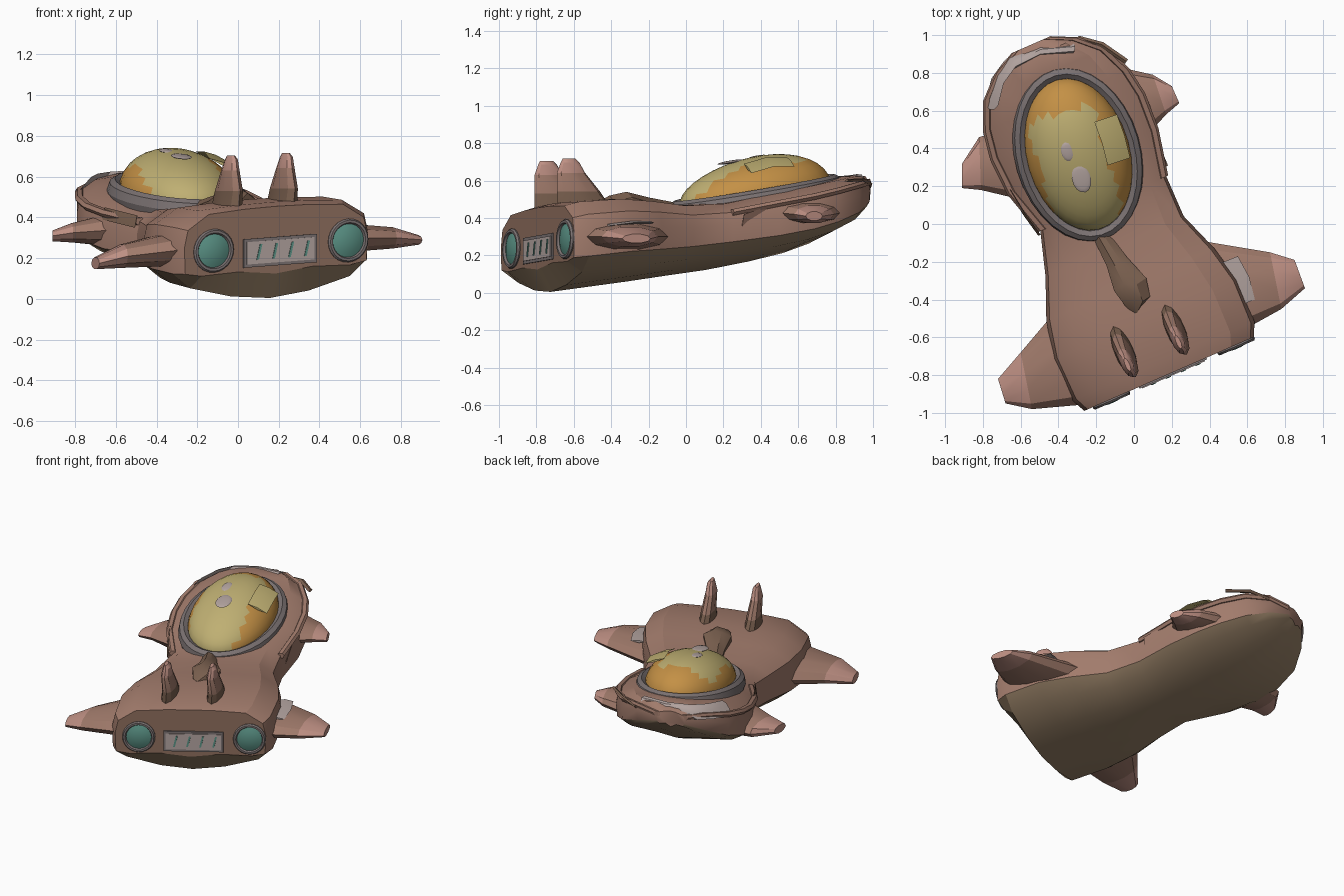
import bpy, bmesh
from math import sin, cos, pi, radians
from mathutils import Vector as V, Matrix

if "Cube" in bpy.data.objects:
    bpy.data.objects.remove(bpy.data.objects["Cube"])

# Ship frame: u = sideways, v = forward from the rear face, w = up (slight roll)
SHIP = Matrix(((.917, -.399, 0, .18), (.399, .917, 0, -.78), (.07, 0, 1, 0), (0, 0, 0, 1)))
WORLD = Matrix.Identity(4)


def mat(name, c):
    m = bpy.data.materials.new(name)
    m.diffuse_color = (*c, 1)
    m.use_nodes = True
    m.node_tree.nodes["Principled BSDF"].inputs["Base Color"].default_value = m.diffuse_color
    return m


BROWN = mat("hull_brown", (.36, .20, .15))
DARK = mat("dark_brown", (.20, .12, .08))
REAR = mat("rear_brown", (.27, .155, .11))
TAN = mat("belly_tan", (.30, .21, .13))
PINK = mat("tip_pink", (.52, .28, .23))
GREY = mat("warm_grey", (.20, .17, .17))
PALE = mat("pale_panel", (.45, .37, .35))
GOLD = mat("gold_glass", (.55, .28, .06))
LIME = mat("pale_glass", (.52, .43, .17))
TEAL = mat("teal_glow", (.10, .28, .23))


def finish(name, bm, M, mats, angle=28):
    bm.transform(M)
    bmesh.ops.recalc_face_normals(bm, faces=bm.faces)
    me = bpy.data.meshes.new(name)
    bm.to_mesh(me)
    bm.free()
    for m in mats:
        me.materials.append(m)
    ob = bpy.data.objects.new(name, me)
    bpy.context.collection.objects.link(ob)
    bpy.ops.object.select_all(action='DESELECT')
    ob.select_set(True)
    bpy.context.view_layer.objects.active = ob
    bpy.ops.object.shade_smooth_by_angle(angle=radians(angle))
    return ob


def loft(name, rings, mats, pick=lambda i, j: 0, M=WORLD, caps=(0, 0), closed=False):
    """Skin a list of rings; pick(band, side) gives the material slot."""
    bm = bmesh.new()
    vs = [[bm.verts.new(p) for p in r] for r in rings]
    n = len(vs[0])
    for i in range(len(vs) if closed else len(vs) - 1):
        a, b = vs[i], vs[(i + 1) % len(vs)]
        for j in range(n):
            k = (j + 1) % n
            bm.faces.new((a[j], a[k], b[k], b[j])).material_index = pick(i, j)
    if not closed:
        bm.faces.new(vs[0]).material_index = caps[0]
        bm.faces.new(vs[-1]).material_index = caps[1]
    return finish(name, bm, M, mats)


def lens(a, b, half, n=10):
    """Lens-shaped ring between points a and b, with half-thickness vector."""
    a, b, h = V(a), V(b), V(half)
    return [(a + b) / 2 + (a - b) / 2 * cos(2 * pi * k / n) + h * sin(2 * pi * k / n) for k in range(n)]


def box(name, lo, hi, m, M=SHIP):
    lo, hi = V(lo), V(hi)
    bm = bmesh.new()
    bmesh.ops.create_cube(bm, size=1, matrix=Matrix.Translation((lo + hi) / 2) @ Matrix.Diagonal((*(hi - lo), 1)))
    return finish(name, bm, M, [m])


# Hull: (v, centre u, half width, bottom, seam, deck)
hull = [(-.015, 0, .485, .125, .155, .44), (.06, 0, .52, .005, .16, .46), (.3, 0, .525, .035, .185, .475),
        (.5, 0, .48, .06, .2, .465), (.72, .005, .395, .09, .22, .445), (.95, .04, .36, .12, .245, .455),
        (1.2, .03, .425, .165, .275, .505), (1.4, .03, .435, .21, .31, .54), (1.55, .03, .41, .26, .35, .57),
        (1.7, .03, .345, .335, .405, .6), (1.81, .03, .225, .42, .47, .61), (1.875, .025, .09, .49, .52, .585)]


def section(v, c, w, b, s, d):
    h = d - s
    half = [(.4, b + .022), (.82, b + (s - b) * .5), (1, s), (1.01, s + h * .45), (.97, s + h * .75),
            (.74, d), (.35, d + .012)]
    right = [(c + a * w, v, z) for a, z in half]
    left = [(c - a * w, v, z) for a, z in reversed(half)]
    return [(c, v, b)] + right + [(c, v, d + .015)] + left


loft("hull", [section(*s) for s in hull], [BROWN, TAN, REAR],
     lambda i, j: 1 if j < 3 or j > 12 else 0, SHIP, (2, 0))


# Raised rim running along the shoulder of the front hull
def shoulder(rows, k, r, up):
    side = [section(*s)[k] for s in rows]
    return [lens((p[0] - r, p[1], p[2] + up), (p[0] + r, p[1], p[2] + up), (0, 0, r * .8), 6) for p in side]


for name, k in (("right_rim", 5), ("left_rim", 11)):
    loft(name, shoulder(hull[5:], k, .025, 0), [BROWN], M=SHIP)

# Pale panel wrapping the nose from the left side to the tip
nose = [(-.755, .66, .565), (-.725, .78, .58), (-.66, .87, .59), (-.53, .935, .597), (-.35, .95, .60)]
loft("nose_panel", [lens((x - .03 * (i < 3), y - .01, z - .045), (x + .035, y - .035, z + .035), (.012, .03, .012), 8)
                    for i, (x, y, z) in enumerate(nose)], [PALE])

# Wings: (leading x, y, trailing x, y, z, half thickness) from root to tip
wings = {
    "rear_left_wing": [(-.38, -.42, -.2, -.95, .25, .09), (-.6, -.68, -.54, -.98, .21, .06), (-.72, -.82, -.68, -.95, .175, .03)],
    "rear_right_wing": [(.36, -.09, .6, -.55, .3, .075), (.72, -.15, .78, -.45, .3, .055), (.85, -.19, .905, -.34, .29, .025)],
    "front_left_wing": [(-.64, .51, -.6, .13, .34, .085), (-.82, .46, -.81, .18, .325, .05), (-.91, .32, -.91, .19, .31, .028)],
    "front_right_wing": [(-.12, .84, .08, .48, .43, .06), (.1, .79, .17, .58, .42, .048), (.2, .73, .24, .64, .41, .025)],
}
for name, rows in wings.items():
    loft(name, [lens((a, b, z), (c, d, z), (0, 0, h)) for a, b, c, d, z, h in rows],
         [BROWN, PINK], lambda i, j: i, caps=(0, 1))

# Two upright fins on the rear deck
for name, x, y, z in (("left_fin", 0, 0, 0), ("right_fin", .27, .12, .012)):
    rows = [(-.12, -.5, 0, -.81, .41, .055), (-.1, -.58, .01, -.81, .53, .045),
            (-.07, -.66, -.005, -.81, .63, .035), (-.055, -.69, -.01, -.79, .685, .025), (-.05, -.71, -.02, -.78, .705, .012)]
    loft(name, [lens((a + x, b + y, h + z), (c + x, d + y, h + z), (t * .92, t * .4, 0)) for a, b, c, d, h, t in rows],
         [DARK, BROWN, PINK], lambda i, j: min(i, 2), caps=(0, 2))

# Canopy glass: upper part of an ellipsoid, tilted with the deck
SEAT = Matrix.Translation((-.295, .37, .525)) @ Matrix.Rotation(radians(16), 4, 'Z') @ Matrix.Rotation(radians(9.5), 4, 'X')
bm = bmesh.new()
bmesh.ops.create_uvsphere(bm, u_segments=28, v_segments=18, radius=1)
bmesh.ops.delete(bm, geom=[v for v in bm.verts if v.co.z < -.2], context='VERTS')
for f in bm.faces:
    c = f.calc_center_median()
    f.material_index = 1 if c.y < .6 and -.8 < c.x < .5 and (c.z > .3 or c.y < -.5) else 0
for v in bm.verts:  # egg shape: fuller towards the front
    v.co.z *= 1 + .12 * v.co.y
bm.transform(Matrix.Diagonal((.275, .42, .2, 1)))
finish("canopy_glass", bm, SEAT, [GOLD, LIME])

# Canopy frame ring
rings = []
for i in range(32):
    a = 2 * pi * i / 32
    d = V((cos(a), sin(a), 0))
    c = V((.298 * cos(a), .445 * sin(a), -.02))
    rings.append(lens(c - d * .038, c + d * .038, (0, 0, .058), 8))
loft("canopy_frame", rings, [GREY], M=SEAT, closed=True)

# Glass glints: two small round lenses on the canopy
for i, (u, v, r) in enumerate(((-.02, -.10, .05), (-.05, .06, .035))):
    bm = bmesh.new()
    z = .2 * (1 - (u / .275) ** 2 - (v / .42) ** 2) ** .5
    bmesh.ops.create_uvsphere(bm, u_segments=14, v_segments=8, radius=1,
                              matrix=Matrix.Translation((u, v, z)) @ Matrix.Diagonal((r, r * 1.5, .008, 1)))
    finish("canopy_glint_%d" % i, bm, SEAT, [PALE])

# Spine wedge behind the canopy
spine = [(-.17, -.07, .04, .485), (-.09, -.2, .055, .51), (-.02, -.32, .085, .54), (.02, -.41, .065, .52), (.01, -.47, .015, .485)]
loft("deck_spine", [[(x - w, y - w * .4, .42), (x - w, y - w * .4, z - .03), (x - w * .4, y, z), (x + w * .4, y, z),
                     (x + w, y + w * .4, z - .03), (x + w, y + w * .4, .42)] for x, y, w, z in spine], [DARK])

# Thrusters on the rear face
for name, u in (("left_thruster", -.335), ("right_thruster", .385)):
    prof = [(.1, .03), (.107, -.022), (.1, -.032), (.088, -.032), (.082, -.02), (.055, -.03), (.02, -.036)]
    loft(name, [[(u + r * cos(2 * pi * k / 24), v, .26 + r * sin(2 * pi * k / 24)) for k in range(24)] for r, v in prof],
         [GREY, TEAL], lambda i, j: int(i > 3), SHIP, (0, 1))

# Rear vent with frame and slanted glowing slits
box("vent_frame", (-.175, -.024, .165), (.215, .03, .305), GREY)
box("vent_panel", (-.16, -.029, .18), (.2, .02, .29), PALE)
for i in range(4):
    u = -.11 + i * .085
    loft("vent_slit_%d" % i, [[(u + s, v, .2), (u + s + .012, v, .2), (u + s + .03, v, .275), (u + s + .018, v, .275)]
                              for s, v in ((0, -.033), (0, 0))], [TEAL], M=SHIP)

# Loose strips: nose top, flanks, pale plates on the wing root and canopy
strips = {
    "nose_strip": ([(-.3, .985, .58), (-.17, .95, .605), (-.04, .86, .60)], (.008, .012, .004), DARK),
    "right_flank_strip": ([(.03, .56, .44), (.11, .42, .40), (.16, .3, .36)], (.02, .01, .06), BROWN),
    "left_flank_strip": ([(-.66, .18, .42), (-.58, .05, .40), (-.5, -.06, .38)], (.006, .003, .03), DARK),
    "wing_root_panel": ([(.5, -.19, .375), (.56, -.3, .375), (.59, -.42, .36)], (.05, .02, .0), PALE),
    "canopy_plate": ([(-.15, .56, .70), (-.11, .45, .70), (-.08, .33, .665)], (.06, .02, -.025), LIME),
}
for name, (pts, h, m) in strips.items():
    loft(name, [[V(p) + V(h), V(p) + V((0, 0, .008)), V(p) - V(h), V(p) - V((0, 0, .008))] for p in pts], [m])
